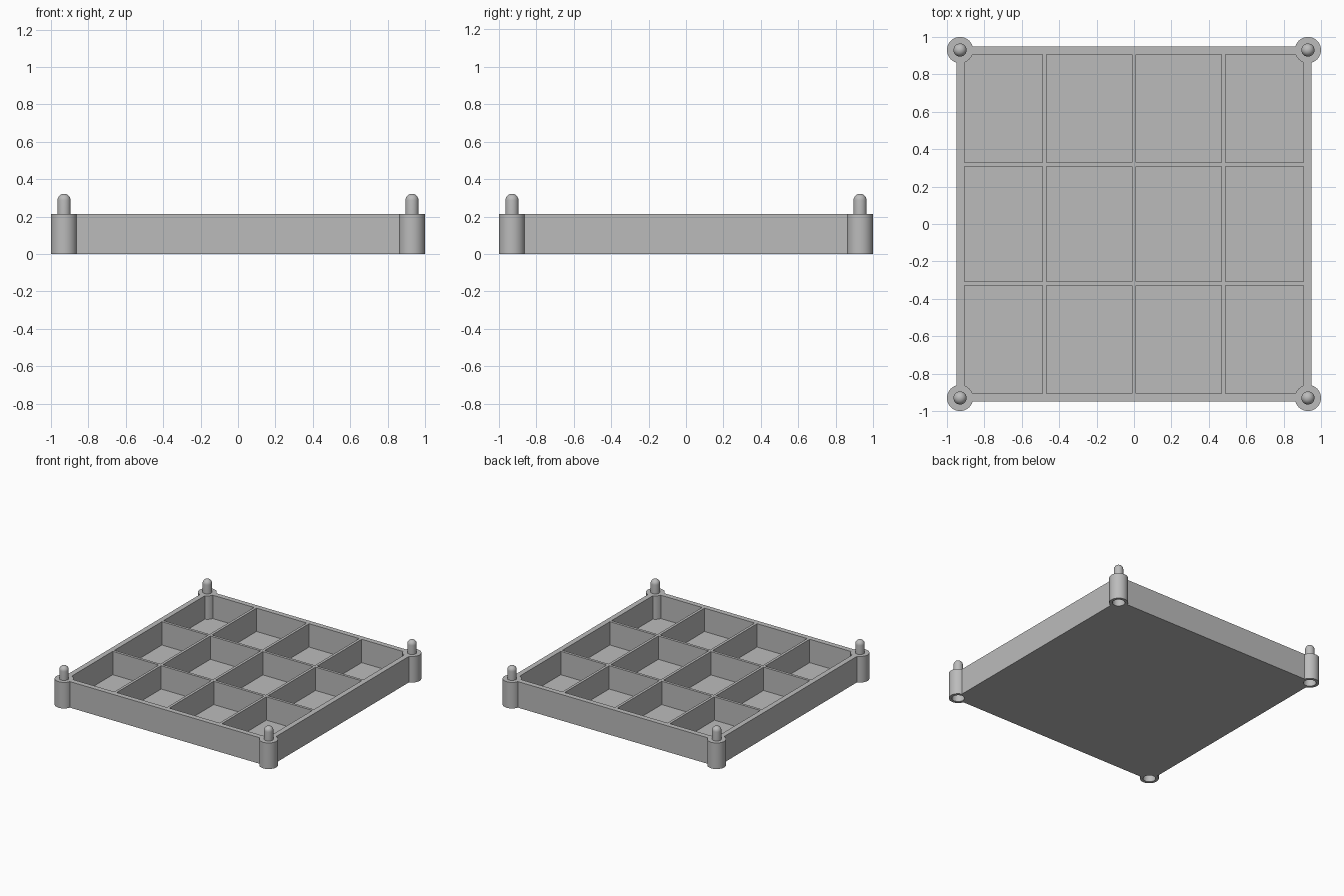
import bpy, bmesh, math
from mathutils import Matrix

cube = bpy.data.objects.get("Cube")
if cube:
    bpy.data.objects.remove(cube, do_unlink=True)

HALF, INNER, TOP, FLOOR = 0.95, 0.907, 0.214, 0.022
POST, POST_R, PIN_R, HOLE_R = 0.93, 0.07, 0.035, 0.047
PIN_TOP, HOLE_DEPTH, RIB = 0.322, 0.12, 0.011
CORNERS = [(sx * POST, sy * POST) for sx in (-1, 1) for sy in (-1, 1)]

grey = bpy.data.materials.new("plain grey")
grey.use_nodes = True
colour = (0.5, 0.5, 0.5, 1)
grey.diffuse_color = colour
grey.node_tree.nodes["Principled BSDF"].inputs["Base Color"].default_value = colour


def finish(name, bm):
    bmesh.ops.recalc_face_normals(bm, faces=bm.faces)
    mesh = bpy.data.meshes.new(name)
    bm.to_mesh(mesh)
    bm.free()
    mesh.materials.append(grey)
    obj = bpy.data.objects.new(name, mesh)
    bpy.context.collection.objects.link(obj)
    return obj


def add_box(bm, x0, x1, y0, y1, z0, z1):
    place = Matrix.Translation(((x0 + x1) / 2, (y0 + y1) / 2, (z0 + z1) / 2))
    size = Matrix.Diagonal((x1 - x0, y1 - y0, z1 - z0, 1))
    bmesh.ops.create_cube(bm, size=1, matrix=place @ size)


def add_lathe(bm, profile, x, y, sides=48):
    """Spin an (r, z) profile around a vertical axis at x, y."""
    verts = [bm.verts.new((x + r, y, z)) for r, z in profile]
    edges = [bm.edges.new(pair) for pair in zip(verts, verts[1:])]
    bmesh.ops.spin(bm, geom=verts + edges, cent=(x, y, 0), axis=(0, 0, 1),
                   angle=math.tau, steps=sides, use_duplicate=False)
    bmesh.ops.remove_doubles(bm, verts=bm.verts, dist=1e-5)


def boolean(target, tool, operation):
    tool.hide_render = True
    mod = target.modifiers.new(operation, 'BOOLEAN')
    mod.object, mod.operation, mod.solver = tool, operation, 'EXACT'
    bpy.context.view_layer.objects.active = target
    bpy.ops.object.modifier_apply(modifier=mod.name)
    bpy.data.objects.remove(tool, do_unlink=True)


# Tray block
bm = bmesh.new()
add_box(bm, -HALF, HALF, -HALF, HALF, 0, TOP)
tray = finish("compartment_tray", bm)

# Four by three compartments, leaving thin ribs between them
bm = bmesh.new()
xs = [-INNER - RIB, -0.478, 0, 0.478, INNER + RIB]
ys = [-INNER - RIB, -0.319, 0.319, INNER + RIB]
for x0, x1 in zip(xs, xs[1:]):
    for y0, y1 in zip(ys, ys[1:]):
        add_box(bm, x0 + RIB, x1 - RIB, y0 + RIB, y1 - RIB, FLOOR, TOP + 0.1)
boolean(tray, finish("compartment_cutter", bm), 'DIFFERENCE')

# Corner posts with round-ended stacking pins
dome = [(PIN_R * math.cos(i * math.pi / 16),
         PIN_TOP - PIN_R + PIN_R * math.sin(i * math.pi / 16)) for i in range(8)]
bm = bmesh.new()
for x, y in CORNERS:
    add_lathe(bm, [(0, 0), (POST_R, 0), (POST_R, TOP), (PIN_R, TOP)]
              + dome + [(0, PIN_TOP)], x, y)
boolean(tray, finish("corner_posts", bm), 'UNION')

# Sockets underneath that receive the pins of the tray below
bm = bmesh.new()
for x, y in CORNERS:
    add_lathe(bm, [(0, -0.1), (HOLE_R, -0.1), (HOLE_R, HOLE_DEPTH), (0, HOLE_DEPTH)], x, y)
boolean(tray, finish("socket_cutter", bm), 'DIFFERENCE')

# Smooth round parts, keep edges sharp
bpy.ops.object.select_all(action='DESELECT')
tray.select_set(True)
bpy.context.view_layer.objects.active = tray
bpy.ops.object.shade_smooth_by_angle(angle=math.radians(30))
